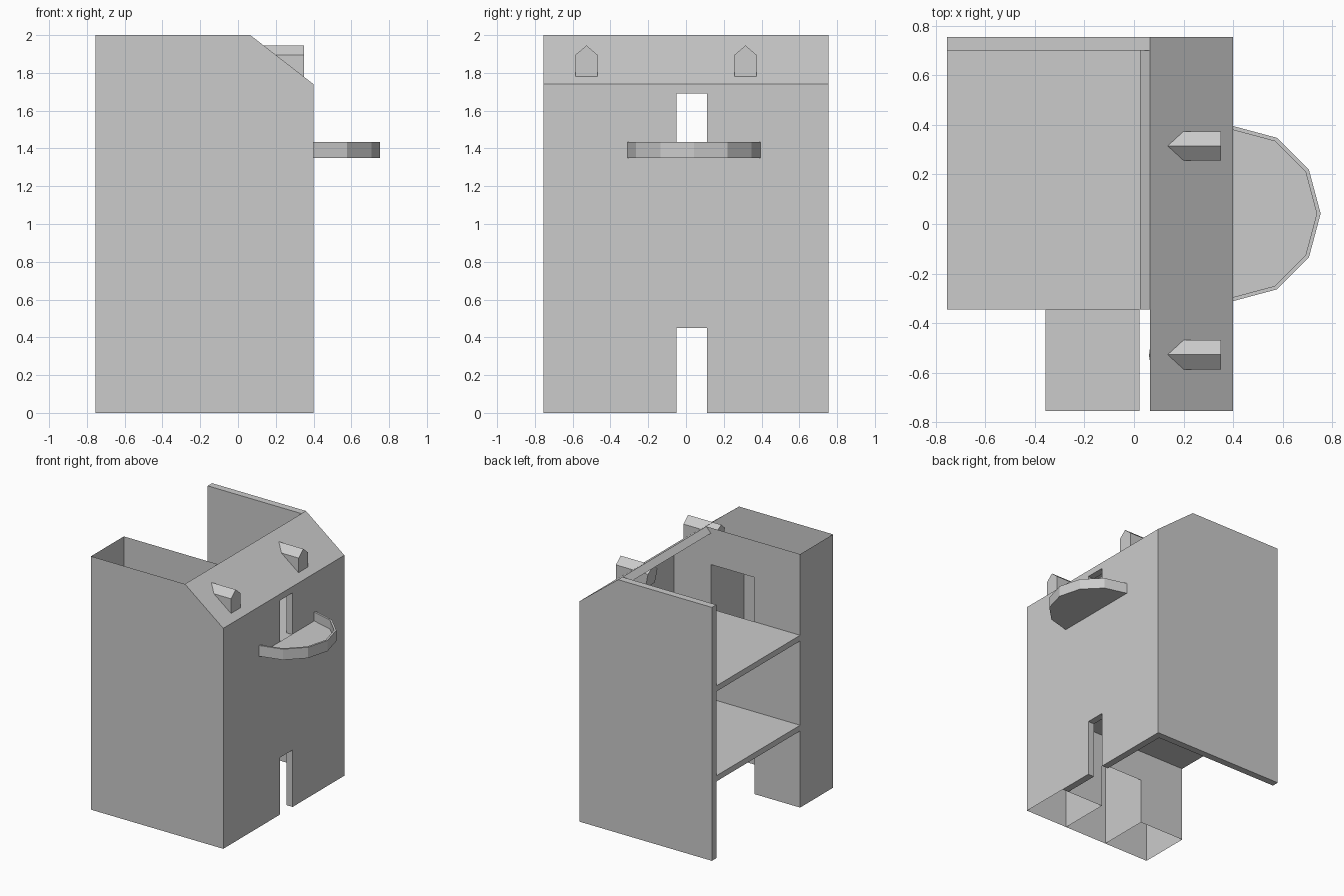
import bpy, bmesh, math

if "Cube" in bpy.data.objects:
    bpy.data.objects.remove(bpy.data.objects["Cube"])

X0, X1, Y0, YS, Y1 = -0.755, 0.40, -0.755, -0.345, 0.755   # YS = wall between rooms and shaft
T = 0.055                                                  # thickness of solid walls


def mesh_object(name, bm):
    bmesh.ops.remove_doubles(bm, verts=bm.verts, dist=1e-5)
    bmesh.ops.recalc_face_normals(bm, faces=bm.faces)
    me = bpy.data.meshes.new(name)
    bm.to_mesh(me)
    bm.free()
    ob = bpy.data.objects.new(name, me)
    bpy.context.collection.objects.link(ob)
    return ob


def prism(name, profile, vec):
    """Extrude a planar 3D outline along vec into a closed solid."""
    bm = bmesh.new()
    f = bm.faces.new([bm.verts.new(p) for p in profile])
    g = bmesh.ops.extrude_face_region(bm, geom=[f], use_keep_orig=True)
    bmesh.ops.translate(bm, vec=vec, verts=[v for v in g["geom"] if isinstance(v, bmesh.types.BMVert)])
    return mesh_object(name, bm)


def sheets(name, polys):
    """Thin panels, one face per outline."""
    bm = bmesh.new()
    for poly in polys:
        bm.faces.new([bm.verts.new(p) for p in poly])
    return mesh_object(name, bm)


def box(name, x, y, z):
    return prism(name, [(x[0], y[0], z[0]), (x[1], y[0], z[0]), (x[1], y[1], z[0]), (x[0], y[1], z[0])],
                 (0, 0, z[1] - z[0]))


def at_y(y, pts):
    return [(x, y, z) for x, z in pts]


def at_x(x, ya, yb, za, zb):
    return [(x, ya, za), (x, yb, za), (x, yb, zb), (x, ya, zb)]


def cut(ob, cutter):
    m = ob.modifiers.new("opening", "BOOLEAN")
    m.operation, m.object, m.solver = "DIFFERENCE", cutter, "EXACT"
    cutter.hide_render = True
    bpy.context.view_layer.objects.active = ob
    bpy.ops.object.modifier_apply(modifier=m.name)
    bpy.data.objects.remove(cutter)


# Solid side wall with the sloped roof corner
side = [(X0, 0), (X1, 0), (X1, 1.74), (0.065, 2), (X0, 2)]
prism("side_wall", at_y(Y1 - T, side), (0, T, 0))

# Front wall and roof slope as one bent shell, with the two doorways
shell = [(X1, 0), (X1, 1.74), (0.065, 2), (0.025, 1.956), (X1 - T, 1.71), (X1 - T, 0)]
front = prism("front_wall_and_roof", at_y(YS, shell), (0, Y1 - T - YS, 0))
for z in ((-0.1, 0.45), (1.36, 1.69)):
    cut(front, box("door_cutter", (0.2, 0.6), (-0.05, 0.11), z))

# Room floors
for name, top in (("middle_floor", 0.65), ("upper_floor", 1.36)):
    box(name, (X0, X1 - T), (YS, Y1 - T), (top - 0.045, top))

# Thin outer skin of the shaft
sheets("shaft_skin", [
    at_y(Y0, side),
    at_x(X0, Y0, YS, 0, 2),
    at_x(X1, Y0, YS, 0, 1.74),
    [(X1, Y0, 1.74), (X1, YS, 1.74), (0.065, YS, 2), (0.065, Y0, 2)]])

# Thin wall between rooms and shaft, with ground and upper openings
A, B = -0.357, 0.022
sheets("dividing_wall", [
    at_y(YS, [(X0, 0), (A, 0), (A, 0.36), (A, 1.36), (A, 1.71), (A, 2), (X0, 2)]),
    at_y(YS, [(A, 0.36), (B, 0.36), (B, 1.36), (A, 1.36)]),
    at_y(YS, [(A, 1.71), (B, 1.71), (B, 2), (A, 2)]),
    at_y(YS, [(B, 0), (X1, 0), (X1, 1.74), (0.065, 2), (B, 2), (B, 1.71), (B, 1.36), (B, 0.36)])])

# Inner lift shaft: two partitions and a cap
H = 1.72
sheets("lift_shaft", [
    at_x(A, Y0, YS, 0, H),
    at_x(B, Y0, YS, 0, H),
    [(A, Y0, H), (B, Y0, H), (B, YS, H), (A, YS, H)]])

# Dormers poking through the roof
for i, y in enumerate((-0.527, 0.315)):
    w = 0.059
    pent = [(-w, 1.78), (w, 1.78), (w, 1.895), (0, 1.945), (-w, 1.895)]
    ob = prism(f"dormer_{i + 1}", [(0.35, y + a, z) for a, z in pent], (-0.28, 0, 0))
    # slant the hidden back end so it stays under the roof
    for v in ob.data.vertices:
        if v.co.x < 0.2:
            v.co.x = 0.06 + (1.945 - v.co.z) * 0.2


# Half-round balcony with a low parapet (half of a 12-gon)
def arc(r, z):
    return [(X1 + r * math.sin(math.radians(30 * i)), 0.042 + r * math.cos(math.radians(30 * i)), z)
            for i in range(7)]


R, r, zb, zf, zt = 0.353, 0.337, 1.35, 1.365, 1.435
rings = [arc(R, zb), arc(R, zt), arc(r, zt), arc(r, zf)]
polys = [rings[0], rings[3]]
for a, b in zip(rings, rings[1:]):
    polys += [[a[i], a[i + 1], b[i + 1], b[i]] for i in range(6)]
sheets("balcony", polys)
